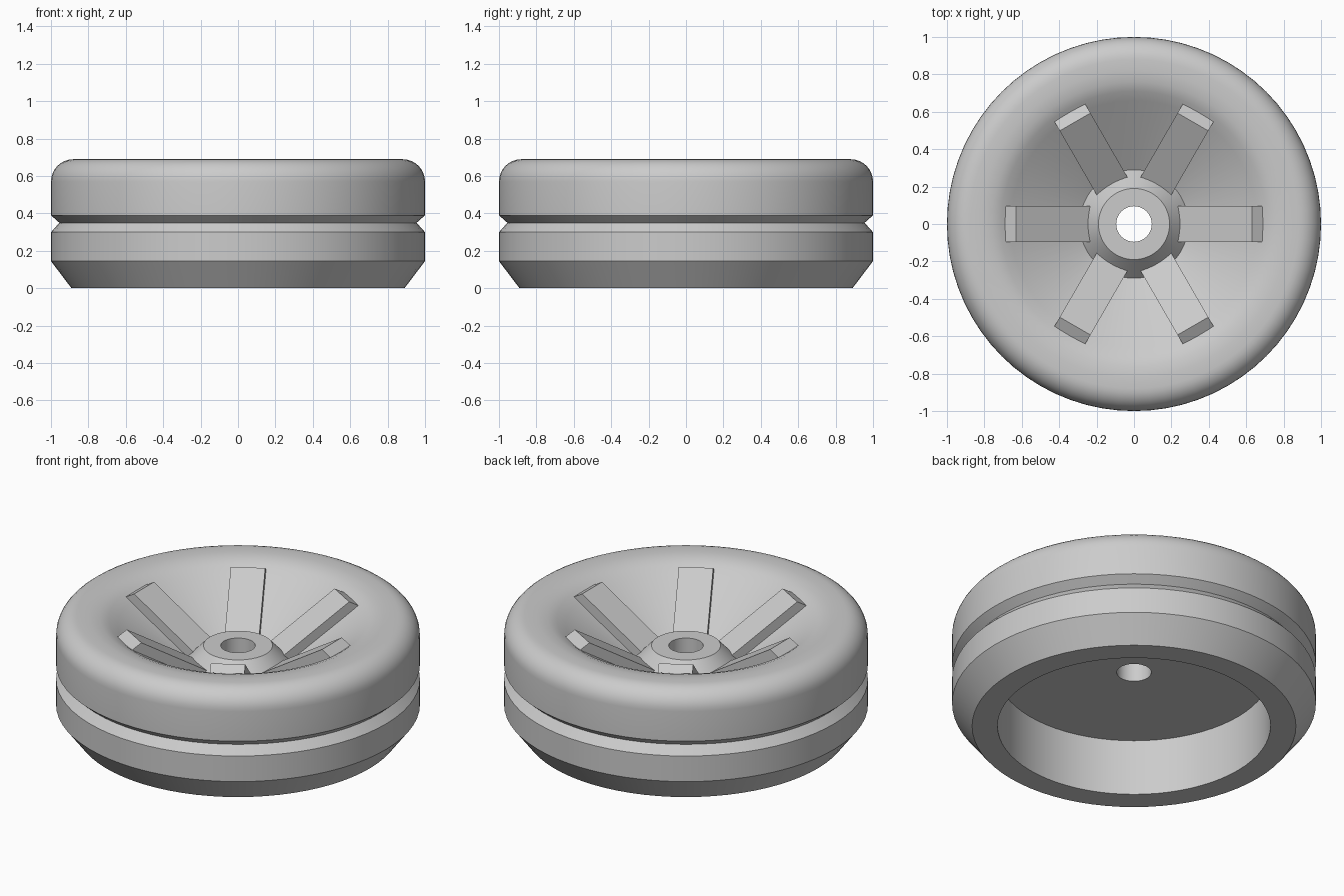
import bpy, bmesh, math
from mathutils import Matrix

cube = bpy.data.objects.get("Cube")
if cube:
    bpy.data.objects.remove(cube)

grey = bpy.data.materials.new("plain grey")
grey.use_nodes = True
colour = (0.6, 0.6, 0.6, 1)
grey.diffuse_color = colour
grey.node_tree.nodes["Principled BSDF"].inputs["Base Color"].default_value = colour


def finish(bm, name, smooth=False):
    bmesh.ops.recalc_face_normals(bm, faces=bm.faces)
    mesh = bpy.data.meshes.new(name)
    bm.to_mesh(mesh)
    bm.free()
    mesh.materials.append(grey)
    obj = bpy.data.objects.new(name, mesh)
    bpy.context.collection.objects.link(obj)
    if smooth:
        bpy.ops.object.select_all(action='DESELECT')
        obj.select_set(True)
        bpy.context.view_layer.objects.active = obj
        bpy.ops.object.shade_smooth_by_angle(angle=math.radians(30))
    return obj


def lathe(name, profile, steps=72):
    bm = bmesh.new()
    verts = [bm.verts.new((r, 0, z)) for r, z in profile]
    edges = [bm.edges.new((a, b)) for a, b in zip(verts, verts[1:] + verts[:1])]
    bmesh.ops.spin(bm, geom=verts + edges, cent=(0, 0, 0), axis=(0, 0, 1),
                   angle=math.tau, steps=steps, use_merge=False)
    bmesh.ops.remove_doubles(bm, verts=bm.verts, dist=1e-4)
    return finish(bm, name, smooth=True)


# Wheel body: hollow underside, chamfer, V groove, rounded rim, dish and hub
hollow = [(0.095, 0.34), (0.75, 0.34), (0.75, 0)]
side = [(0.89, 0), (1, 0.145), (1, 0.30), (0.955, 0.35), (1, 0.39)]
shoulder = [(0.88 + 0.12 * math.cos(a), 0.57 + 0.12 * math.sin(a))
            for a in (math.radians(11.25 * i) for i in range(9))]
dish = [(0.82, 0.69), (0.76, 0.684), (0.71, 0.664), (0.66, 0.631), (0.29, 0.40)]
hub = [(0.19, 0.505), (0.095, 0.505)]
lathe("wheel_body", hollow + side + shoulder + dish + hub)

# Six raised spokes lying on the dish
spoke_side = [(0.20, 0.418), (0.63, 0.685), (0.71, 0.638),
              (0.71, 0.60), (0.30, 0.35), (0.20, 0.35)]
for i in range(6):
    bm = bmesh.new()
    face = bm.faces.new([bm.verts.new((r, -0.095, z)) for r, z in spoke_side])
    extruded = bmesh.ops.extrude_face_region(bm, geom=[face], use_keep_orig=True)
    moved = [g for g in extruded["geom"] if isinstance(g, bmesh.types.BMVert)]
    bmesh.ops.translate(bm, verts=moved, vec=(0, 0.19, 0))
    bm.transform(Matrix.Rotation(math.radians(60 * i), 4, 'Z'))
    finish(bm, f"spoke_{i + 1}")
